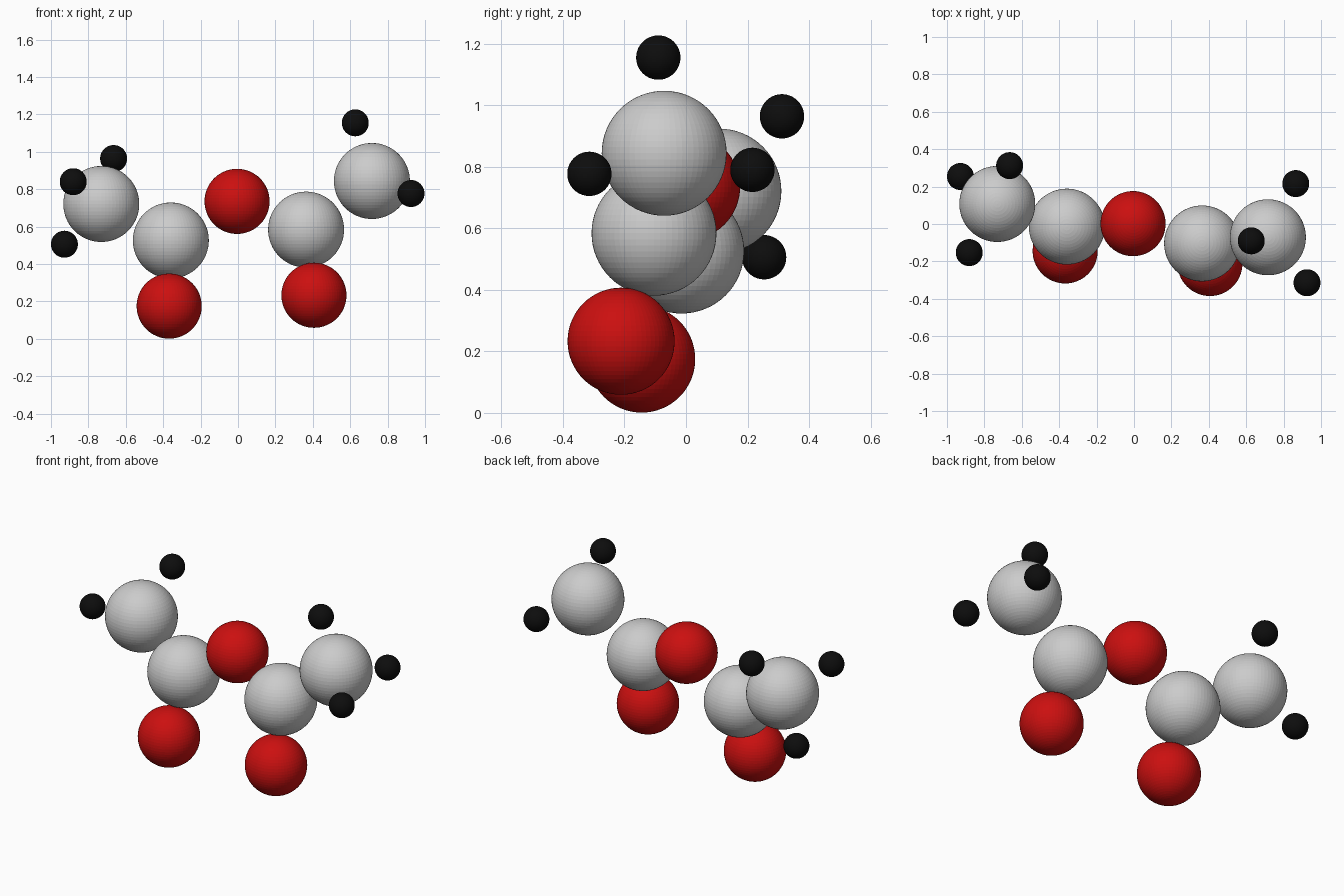
import bpy

def material(name, colour):
    m = bpy.data.materials.new(name)
    m.diffuse_color = colour
    return m

red = material("red", (0.6, 0.005, 0.005, 1))
black = material("black", (0.004, 0.004, 0.004, 1))

def atoms(name, radius, mat, centres):
    for i, c in enumerate(centres, 1):
        bpy.ops.mesh.primitive_uv_sphere_add(segments=64, ring_count=32, radius=radius, location=c)
        ob = bpy.context.object
        ob.name = f"{name}_{i}"
        if mat:
            ob.data.materials.append(mat)

# Chain of large grey atoms, left to right
atoms("carbon", 0.203, None, [
    (-0.731, 0.107, 0.721), (-0.359, -0.014, 0.526),
    (0.364, -0.104, 0.584), (0.716, -0.071, 0.844)])

# Red atoms: bridge, lower left, lower right
atoms("oxygen", 0.174, red, [
    (-0.005, 0.002, 0.735), (-0.368, -0.144, 0.175), (0.406, -0.211, 0.233)])

# Small black atoms around both chain ends
atoms("hydrogen", 0.072, black, [
    (-0.665, 0.312, 0.964), (-0.881, -0.153, 0.840), (-0.928, 0.254, 0.506),
    (0.627, -0.090, 1.155), (0.925, -0.314, 0.777), (0.865, 0.216, 0.790)])
